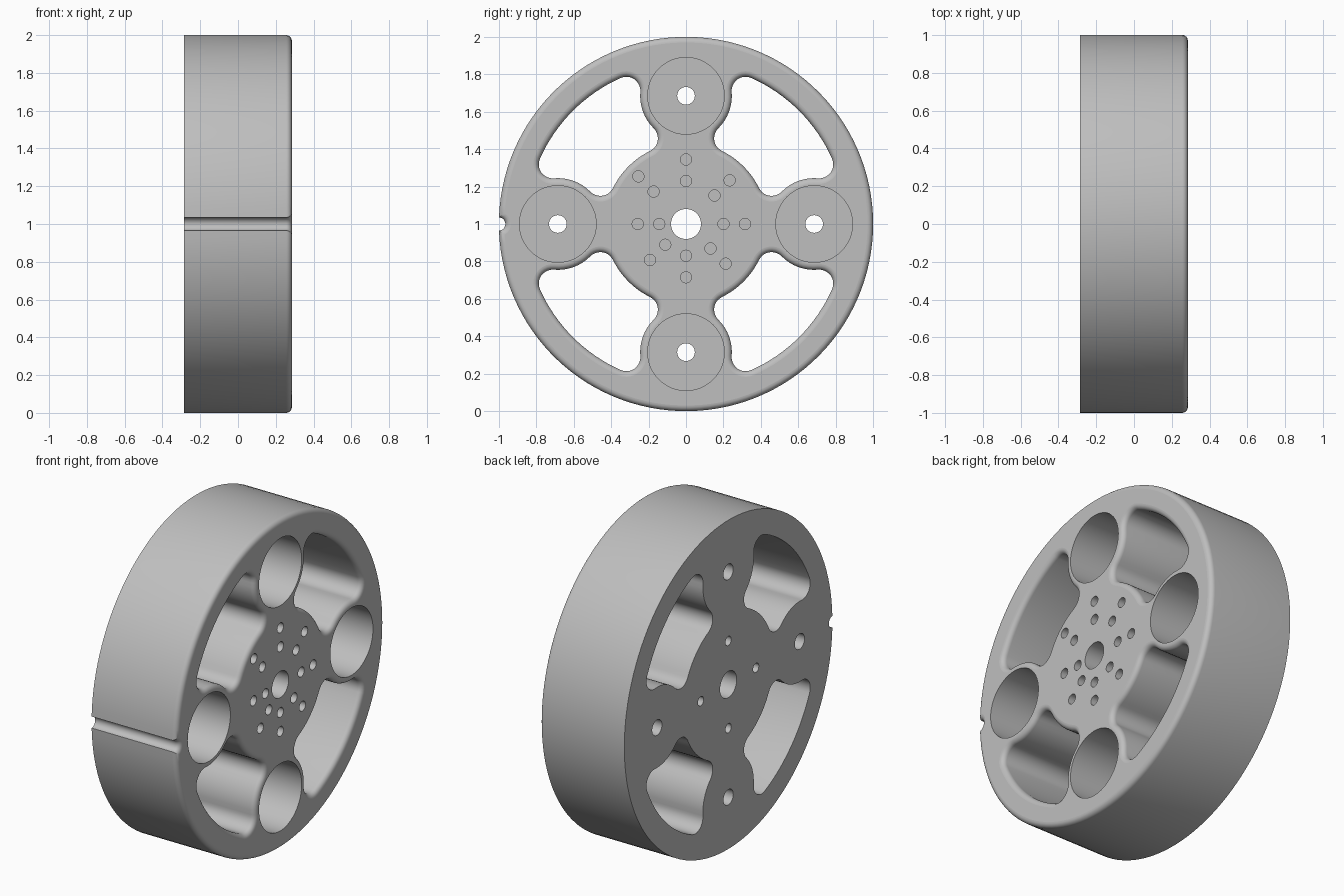
import bpy, bmesh
from math import pi, sin, cos, acos, atan2, radians
from mathutils import Vector

cube = bpy.data.objects.get("Cube")
if cube:
    bpy.data.objects.remove(cube, do_unlink=True)

HALF = 0.285                          # half of the wheel's width
FILLET, STEPS = 0.03, 6               # rounding of the outer face edges
HUB, BOSS, RIM, CORNER = 0.435, 0.245, 0.855, 0.075
BOSS_AT = 0.685                       # distance of the bosses from the axle
NOTCH = 0.035
bm = bmesh.new()


def arc(centre, r, a0, a1, n):
    """Points on an arc, without the last one."""
    return [Vector((centre[0] + r * cos(a0 + (a1 - a0) * i / n),
                    centre[1] + r * sin(a0 + (a1 - a0) * i / n))) for i in range(n)]


def circle(centre, r, n):
    return arc(centre, r, 0, 2 * pi, n)


def angle(v):
    return atan2(v[1], v[0])


def window(off, turn):
    """Rounded opening between hub, rim and two bosses, grown by off."""
    boss = Vector((BOSS_AT, 0))

    def corner(a):
        b = BOSS + CORNER
        x = (BOSS_AT ** 2 + a * a - b * b) / (2 * BOSS_AT)
        return Vector((x, (a * a - x * x) ** 0.5))

    outer, inner = corner(RIM - CORNER), corner(HUB + CORNER)
    half = arc((0, 0), RIM + off, pi / 4, angle(outer), 8)
    half += arc(outer, CORNER + off, angle(outer), angle(boss - outer), 10)
    half += arc(boss, BOSS - off, angle(outer - boss), angle(inner - boss), 8)
    half += arc(inner, CORNER + off, angle(boss - inner), angle(-inner), 10)
    half += arc((0, 0), HUB - off, angle(inner), pi / 4, 6)
    half.append(Vector((cos(pi / 4), sin(pi / 4))) * (HUB - off))
    pts = half + [p.yx for p in half[-2:0:-1]]
    c, s = cos(turn), sin(turn)
    return [Vector((p.x * c - p.y * s, p.x * s + p.y * c)) for p in pts]


def tread(off):
    """Outer outline with the small round notch at the front."""
    r, n = 1 - off, NOTCH + off
    t = acos((1 + r * r - n * n) / (2 * r))
    a = atan2(r * sin(t), 1 - r * cos(t))
    return arc((0, 0), r, pi + t, 3 * pi - t, 120) + arc((-1, 0), n, a, -a, 10)


def loop(pts, x):
    return [bm.verts.new((x, p.x, p.y + 1)) for p in pts]


def bridge(loops):
    for a, b in zip(loops, loops[1:]):
        for i in range(len(a)):
            j = (i + 1) % len(a)
            bm.faces.new((a[i], a[j], b[j], b[i]))


back, front = [], []                  # boundary loops of the two flat faces


def wall(shape):
    """Straight wall ending in a rounded edge on the outer face."""
    loops = [loop(shape(0), -HALF)]
    for i in range(STEPS + 1):
        a = pi / 2 * i / STEPS
        loops.append(loop(shape(FILLET * (1 - cos(a))), HALF - FILLET * (1 - sin(a))))
    bridge(loops)
    back.append(loops[0])
    front.append(loops[-1])


def blind_hole(centre, r, x, depth, face):
    pts = circle(centre, r, 20)
    top, floor = loop(pts, x), loop(pts, x - depth)
    bridge([top, floor])
    bm.faces.new(floor)
    face.append(top)


# Tread and the four windows
wall(tread)
for k in range(4):
    wall(lambda off, k=k: window(off, k * pi / 2))

# Axle bore
axle = circle((0, 0), 0.08, 48)
ends = [loop(axle, -HALF), loop(axle, HALF)]
bridge(ends)
back.append(ends[0])
front.append(ends[1])

# Deep pocket and bolt hole in each boss, mounting holes on the back
for k in range(4):
    way = Vector((cos(k * pi / 2), sin(k * pi / 2)))
    wide = circle(way * BOSS_AT, 0.205, 48)
    narrow = circle(way * BOSS_AT, 0.047, 48)
    rings = [loop(wide, HALF), loop(wide, -HALF + 0.1),
             loop(narrow, -HALF + 0.1), loop(narrow, -HALF)]
    bridge(rings)
    front.append(rings[0])
    back.append(rings[-1])
    blind_hole(way * 0.265, 0.028, -HALF, -0.2, back)

# Pairs of mounting holes around the hub: the inner distance for each spoke
for k, inner in enumerate((0.2, 0.215, 0.23, 0.245, 0.143, 0.157, 0.17, 0.185)):
    way = Vector((cos(k * pi / 4), sin(k * pi / 4)))
    for r in (inner, inner + 0.115):
        blind_hole(way * r, 0.03, HALF, 0.2, front)

# Flat faces with all their openings
for loops, side in ((back, -1), (front, 1)):
    edges = [bm.edges.get((l[i - 1], l[i])) for l in loops for i in range(len(l))]
    bmesh.ops.triangle_fill(bm, edges=edges, use_beauty=True, normal=(side, 0, 0))

# Smooth walls, flat faces and crisp edges
bmesh.ops.recalc_face_normals(bm, faces=bm.faces)
bm.normal_update()
for f in bm.faces:
    f.smooth = abs(f.normal.x) < 0.999
for e in bm.edges:
    e.smooth = e.calc_face_angle(0) < radians(30)

mesh = bpy.data.meshes.new("wheel")
bm.to_mesh(mesh)
bm.free()
wheel = bpy.data.objects.new("wheel", mesh)
bpy.context.collection.objects.link(wheel)

grey = bpy.data.materials.new("light grey")
grey.use_nodes = True
colour = (0.52, 0.52, 0.52, 1)
grey.diffuse_color = colour
grey.node_tree.nodes["Principled BSDF"].inputs["Base Color"].default_value = colour
mesh.materials.append(grey)
